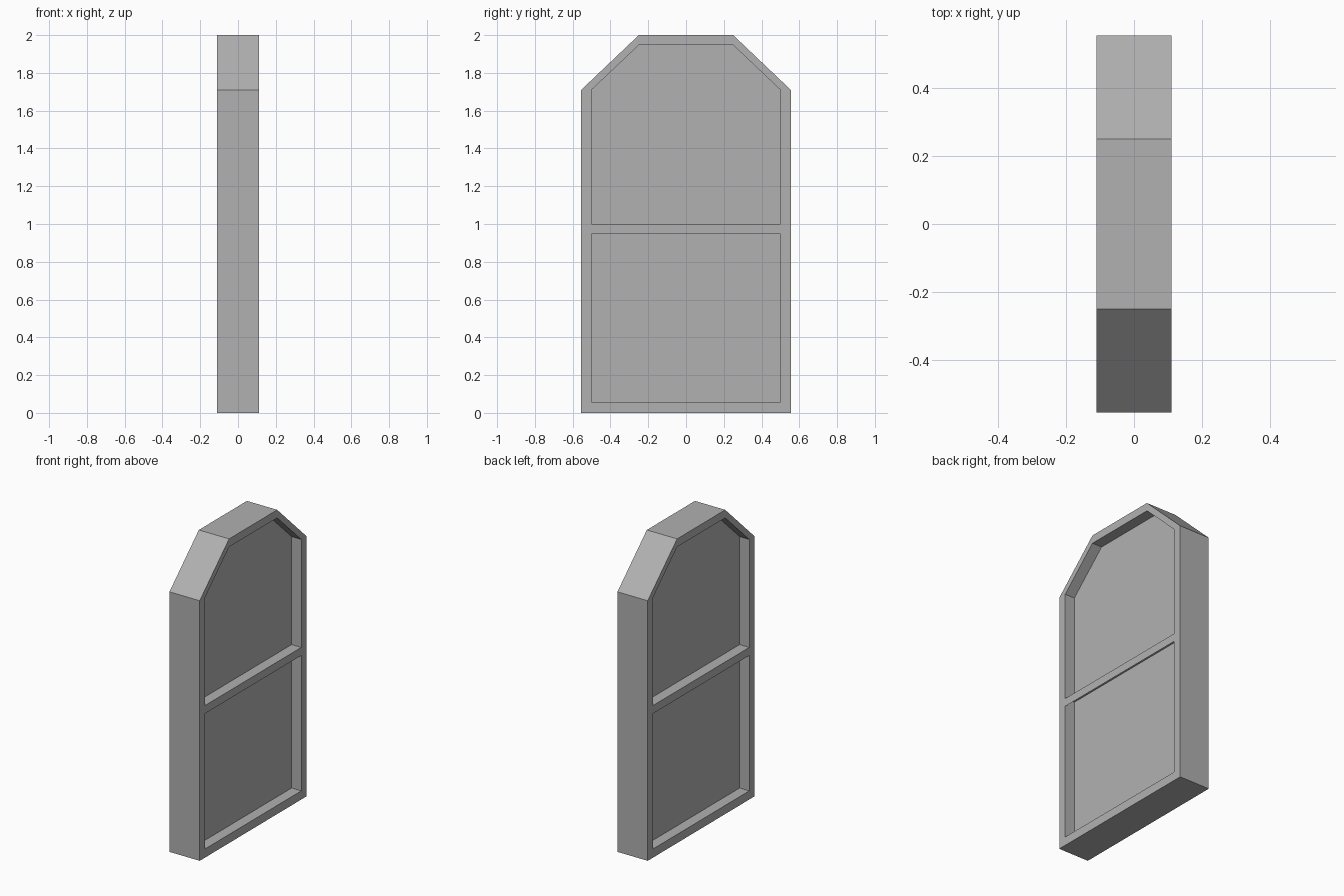
import bpy, bmesh

if "Cube" in bpy.data.objects:
    bpy.data.objects.remove(bpy.data.objects["Cube"])

DEPTH = 0.11    # half thickness of the frame
PANEL = 0.04    # half distance between the two recessed panels

grey = bpy.data.materials.new("dark_grey")
grey.diffuse_color = (0.44, 0.44, 0.44, 1.0)
grey.use_nodes = True
grey.node_tree.nodes["Principled BSDF"].inputs["Base Color"].default_value = grey.diffuse_color


def arch(half, bottom, top):
    """Closed (y, z) outline with chamfered upper corners."""
    right = [(half, bottom), (half, 1.71), (0.25, top)]
    return right + [(-y, z) for y, z in reversed(right)]


def finish(name, bm, recalc=False):
    if recalc:
        bmesh.ops.recalc_face_normals(bm, faces=bm.faces)
    mesh = bpy.data.meshes.new(name)
    bm.to_mesh(mesh)
    bm.free()
    mesh.materials.append(grey)
    obj = bpy.data.objects.new(name, mesh)
    bpy.context.collection.objects.link(obj)


outer = arch(0.555, 0.0, 2.0)
inner = arch(0.50, 0.057, 1.947)

# Frame: loft from one recess, around the outside, into the other recess
bm = bmesh.new()
steps = [(inner, -PANEL), (inner, -DEPTH), (outer, -DEPTH),
         (outer, DEPTH), (inner, DEPTH), (inner, PANEL)]
rings = [[bm.verts.new((x, y, z)) for y, z in outline] for outline, x in steps]
for a, b in zip(rings, rings[1:]):
    for i in range(len(a)):
        j = (i + 1) % len(a)
        bm.faces.new((a[i], a[j], b[j], b[i]))
finish("frame", bm, recalc=True)

for side, label in ((1, "right"), (-1, "left")):
    # Recessed panel
    bm = bmesh.new()
    bm.faces.new([bm.verts.new((side * PANEL, side * y, z)) for y, z in inner])
    finish("panel_" + label, bm)

    # Crossbar: face strip and top ledge, open underneath
    bm = bmesh.new()
    section = [(DEPTH, 0.947), (DEPTH, 1.0), (PANEL, 1.0)]
    ends = [[bm.verts.new((side * x, side * y, z)) for x, z in section]
            for y in (-0.5, 0.5)]
    for i in range(2):
        bm.faces.new((ends[0][i], ends[1][i], ends[1][i + 1], ends[0][i + 1]))
    finish("crossbar_" + label, bm)
